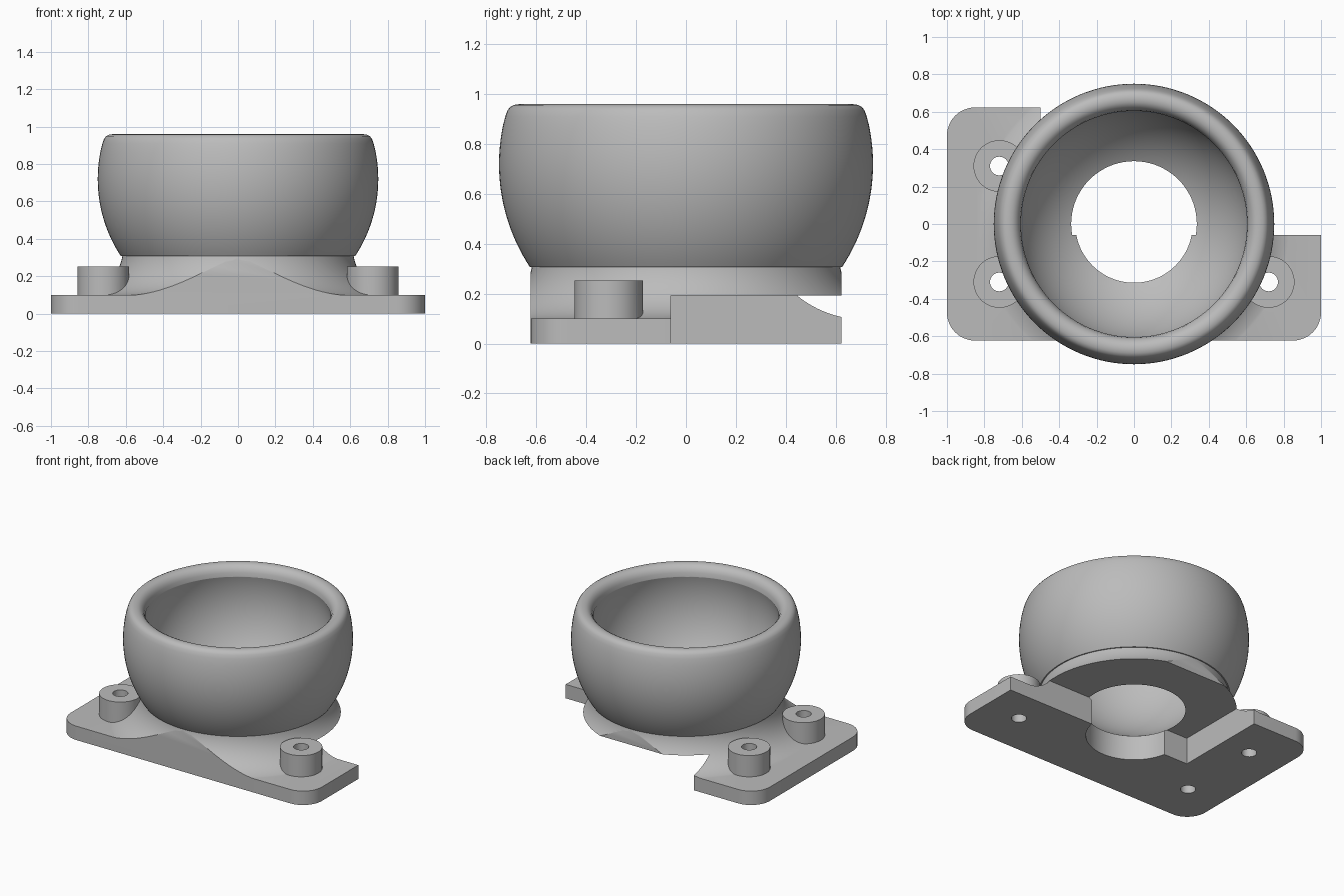
import bpy, bmesh, math
from mathutils import Matrix, Vector

if "Cube" in bpy.data.objects:
    bpy.data.objects.remove(bpy.data.objects["Cube"], do_unlink=True)

SEG = 128
CUP_Z = 0.72                      # centre height of the cup's spheres
OUTER, INNER = 0.75, 0.626        # outer and inner sphere radii

grey = bpy.data.materials.new("plain_grey")
grey.use_nodes = True
grey.diffuse_color = (0.5, 0.5, 0.5, 1)
grey.node_tree.nodes["Principled BSDF"].inputs["Base Color"].default_value = (0.5, 0.5, 0.5, 1)


def finish(bm, name):
    bmesh.ops.recalc_face_normals(bm, faces=bm.faces)
    mesh = bpy.data.meshes.new(name)
    bm.to_mesh(mesh)
    bm.free()
    mesh.materials.append(grey)
    ob = bpy.data.objects.new(name, mesh)
    bpy.context.collection.objects.link(ob)
    return ob


def revolve(name, profile):
    """Spin an (r, z) profile, starting and ending on the axis."""
    bm = bmesh.new()
    verts = [bm.verts.new((r, 0, z)) for r, z in profile]
    edges = [bm.edges.new(p) for p in zip(verts, verts[1:])]
    bmesh.ops.spin(bm, geom=verts + edges, cent=(0, 0, 0), axis=(0, 0, 1),
                   angle=math.tau, steps=SEG, use_duplicate=False)
    bmesh.ops.remove_doubles(bm, verts=bm.verts, dist=1e-5)
    return finish(bm, name)


def box(name, lo, hi):
    bm = bmesh.new()
    lo, hi = Vector(lo), Vector(hi)
    mat = Matrix.Translation((lo + hi) / 2) @ Matrix.Diagonal((*(hi - lo), 1))
    bmesh.ops.create_cube(bm, size=1, matrix=mat)
    return finish(bm, name)


def cylinder(name, x, y, r, z0, z1, seg=48):
    bm = bmesh.new()
    bmesh.ops.create_cone(bm, cap_ends=True, segments=seg, radius1=r, radius2=r,
                          depth=z1 - z0, matrix=Matrix.Translation((x, y, (z0 + z1) / 2)))
    return finish(bm, name)


def rounded_block(name, hx, hy, rad, z0, z1):
    bm = bmesh.new()
    pts = []
    for i, (sx, sy) in enumerate([(1, 1), (-1, 1), (-1, -1), (1, -1)]):
        for k in range(13):
            a = (i + k / 12) * math.pi / 2
            pts.append((sx * (hx - rad) + rad * math.cos(a),
                        sy * (hy - rad) + rad * math.sin(a), z0))
    face = bm.faces.new([bm.verts.new(p) for p in pts])
    ext = bmesh.ops.extrude_face_region(bm, geom=[face])
    top = [v for v in ext["geom"] if isinstance(v, bmesh.types.BMVert)]
    bmesh.ops.translate(bm, verts=top, vec=(0, 0, z1 - z0))
    return finish(bm, name)


def combine(target, tool, operation):
    tool.hide_render = True
    mod = target.modifiers.new("bool", "BOOLEAN")
    mod.operation, mod.object, mod.solver = operation, tool, "EXACT"
    bpy.context.view_layer.objects.active = target
    bpy.ops.object.modifier_apply(modifier=mod.name)
    bpy.data.objects.remove(tool, do_unlink=True)


# Base plate with a concave flare rising to the cup, trimmed to a rounded rectangle
body = box("cup_bracket", (-1.2, -1.2, -0.1), (1.2, 1.2, 0.1))
flare = [(0, -0.05), (0.868, -0.05)]
for k in range(25):
    a = math.radians(270 - 90 * k / 24)
    flare.append((0.868 + 0.253 * math.cos(a), 0.35 + 0.253 * math.sin(a)))
flare.append((0, 0.35))
combine(body, revolve("flare", flare), "UNION")
combine(body, rounded_block("plate_outline", 1, 0.623, 0.15, 0, 0.4), "INTERSECT")

# Screw bosses
spots = [(-0.72, 0.31), (-0.72, -0.31), (0.72, -0.31)]
for x, y in spots:
    combine(body, cylinder("boss", x, y, 0.138, 0.05, 0.253), "UNION")

# Cup: spherical wall with a rounded rim
cup = [(0, 0.308)]
for k in range(29):
    z = 0.308 + (0.88 - 0.308) * k / 28
    cup.append((math.sqrt(OUTER ** 2 - (z - CUP_Z) ** 2), z))
cup += [(0.725, 0.91), (0.716, 0.935), (0.705, 0.949), (0.69, 0.957), (0.67, 0.96),
        (0.65, 0.957), (0.633, 0.948), (0.618, 0.931), (0.609, 0.91), (0.605, 0.885),
        (0.6, 0.86), (0, 0.86)]
combine(body, revolve("cup", cup), "UNION")

# Corner notch below the cup, centre hole, cavity and screw holes
combine(body, box("notch", (-0.5, -0.06, -0.2), (1.3, 1, 0.192)), "DIFFERENCE")
combine(body, cylinder("centre_hole", 0, 0, 0.314, -0.2, 0.3, SEG), "DIFFERENCE")
ball = [(INNER * math.sin(math.pi * k / 48), CUP_Z - INNER * math.cos(math.pi * k / 48))
        for k in range(49)]
combine(body, revolve("cavity", ball), "DIFFERENCE")
for x, y in spots:
    combine(body, cylinder("screw_hole", x, y, 0.05, -0.2, 0.3, 32), "DIFFERENCE")

# Smooth curved walls, crisp corners
bpy.ops.object.select_all(action="DESELECT")
body.select_set(True)
bpy.context.view_layer.objects.active = body
bpy.ops.object.shade_smooth_by_angle(angle=math.radians(30))
